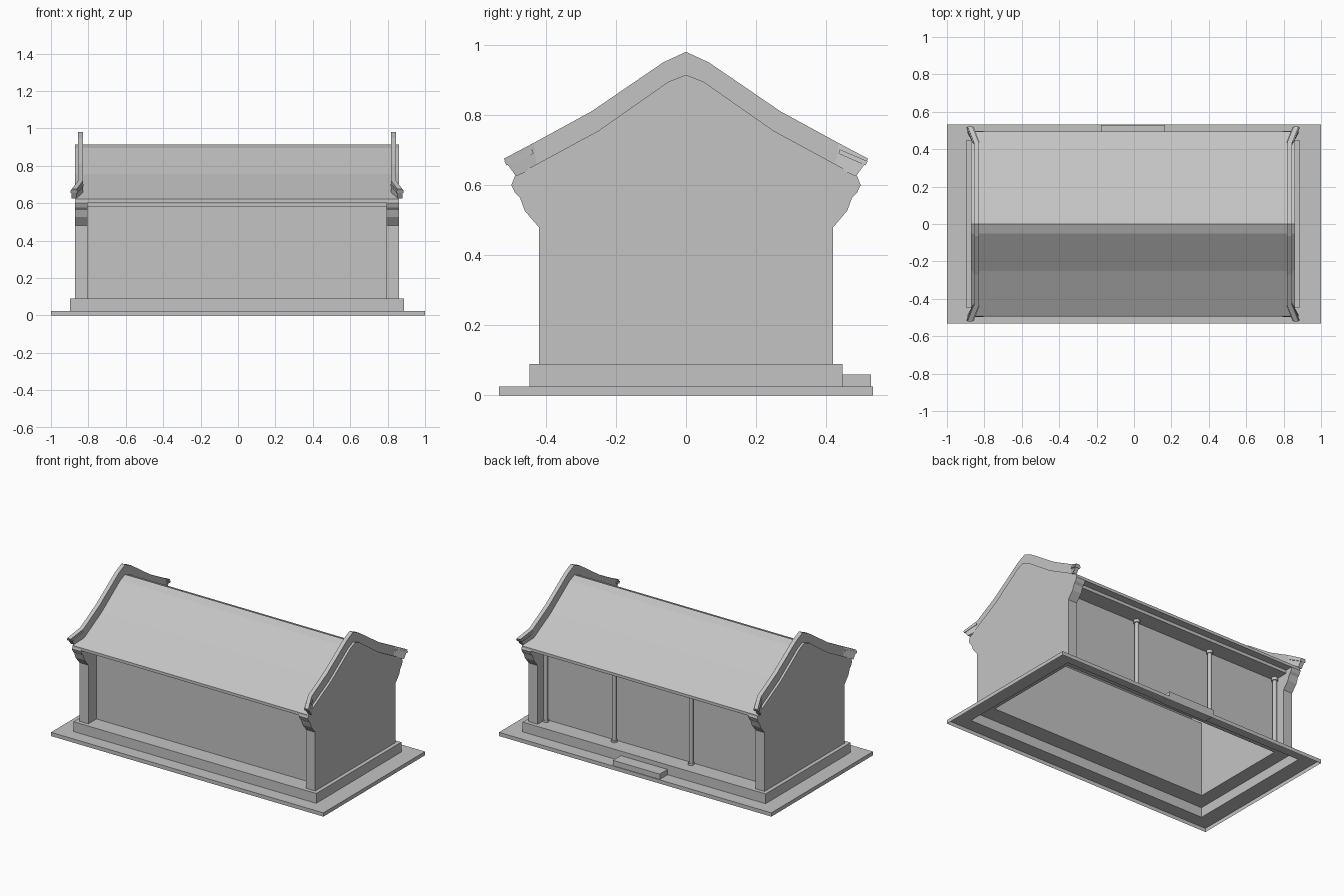
import bpy, bmesh

if "Cube" in bpy.data.objects:
    bpy.data.objects.remove(bpy.data.objects["Cube"])

grey = bpy.data.materials.new("plain_grey")
grey.use_nodes = True
grey.diffuse_color = (0.55, 0.55, 0.55, 1)
grey.node_tree.nodes["Principled BSDF"].inputs["Base Color"].default_value = grey.diffuse_color

CX = -0.005          # the house sits slightly off the slab centre
WALL_Y = 0.335       # recessed long walls
GABLE_IN, GABLE_OUT = 0.80, 0.866


def loft(name, sections, closed=True, caps=True):
    """Bridge equal-length point loops; closed joins each loop into a ring."""
    bm = bmesh.new()
    rows = [[bm.verts.new(p) for p in s] for s in sections]
    n = len(rows[0])
    for a, b in zip(rows, rows[1:]):
        for i in range(n if closed else n - 1):
            j = (i + 1) % n
            bm.faces.new((a[i], a[j], b[j], b[i]))
    if caps:
        bm.faces.new(rows[0])
        bm.faces.new(rows[-1])
    bmesh.ops.recalc_face_normals(bm, faces=bm.faces)
    mesh = bpy.data.meshes.new(name)
    bm.to_mesh(mesh)
    bm.free()
    mesh.materials.append(grey)
    obj = bpy.data.objects.new(name, mesh)
    bpy.context.collection.objects.link(obj)
    return obj


def rect(cx, cy, hx, hy, z):
    return [(cx + sx * hx, cy + sy * hy, z) for sx, sy in ((-1, -1), (1, -1), (1, 1), (-1, 1))]


def extrude_x(name, profile, x0, x1, **kw):
    return loft(name, [[(x, y, z) for y, z in profile] for x in (x0, x1)], **kw)


def mirrored(half):
    """Full left-to-right profile from points listed centre outwards."""
    return [(-y, z) for y, z in reversed(half)] + [p for p in half if p[0] > 0]


# Slab, plinth and long walls: one stepped shell, open underneath
loft("slab_plinth_and_walls", [
    rect(0, 0, 1, 0.533, 0),
    rect(0, 0, 1, 0.533, 0.025),
    rect(CX, 0, 0.892, 0.446, 0.025),
    rect(CX, 0, 0.892, 0.446, 0.09),
    rect(CX, 0, GABLE_IN + 0.002, WALL_Y, 0.09),
    rect(CX, 0, GABLE_IN + 0.002, WALL_Y, 0.585),
], caps=False)

# Back step
loft("back_step", [rect(CX, 0.486, 0.172, 0.042, z) for z in (0.02, 0.06)])

# Roof sheet with fascia and stepped soffit
slope = [(0, 0.915), (0.05, 0.895), (0.25, 0.755), (0.49, 0.625)]
eave = [(0.494, 0.622), (0.494, 0.603), (0.445, 0.603), (0.445, 0.582), (WALL_Y, 0.582)]
extrude_x("roof", mirrored(slope + eave), CX - 0.862, CX + 0.862, closed=False, caps=False)

# Gable walls with corbelled shoulders
corbel = [(0.488, 0.626), (0.498, 0.6), (0.488, 0.578), (0.474, 0.565),
          (0.46, 0.527), (0.42, 0.48), (0.42, 0.09)]
gable = mirrored(slope[:3] + corbel)

# Coping rails: (y, low z, top y, top z, outward shift)
coping = [(0, 0.905, 0, 0.98, 0), (0.05, 0.885, 0.065, 0.95, 0),
          (0.25, 0.745, 0.27, 0.81, 0), (0.425, 0.652, 0.435, 0.72, 0),
          (0.485, 0.625, 0.52, 0.675, 0.034)]
# Ledges on the flared rail tips: same layout
ledge = [(0.435, 0.69, 0.438, 0.702, 0.006), (0.512, 0.656, 0.518, 0.668, 0.037)]


def rail(name, stations, side, ends, inner, outer):
    sections = []
    for end, y, low, ty, top, shift in [(e, *s) for e, s in zip(ends, stations)]:
        xi, xo = (CX + side * (v + shift) for v in (inner, outer))
        sections.append([(xi, end * y, low), (xo, end * y, low),
                         (xo, end * ty, top), (xi, end * ty, top)])
    return loft(name, sections)


for side, label in ((1, "left"), (-1, "right")):
    extrude_x(label + "_gable_wall", gable, CX + side * GABLE_IN, CX + side * GABLE_OUT)
    full = coping[:0:-1] + coping
    signs = [-1] * (len(coping) - 1) + [1] * len(coping)
    rail(label + "_gable_coping", full, side, signs, 0.824, 0.851)
    for end, where in ((-1, "front"), (1, "back")):
        rail(f"{label}_{where}_coping_ledge", ledge, side, (end, end), 0.815, 0.853)


# Back columns with base and capital
def column_part(name, x, y, r, z0, z1):
    bpy.ops.mesh.primitive_cylinder_add(vertices=12, radius=r, depth=z1 - z0,
                                        location=(x, y, (z0 + z1) / 2))
    obj = bpy.context.object
    obj.name = name
    obj.data.materials.append(grey)
    bpy.ops.object.shade_smooth_by_angle()


for i, x in enumerate((-0.785, -0.282, 0.282, 0.785), 1):
    for part, r, z0, z1 in (("shaft", 0.014, 0.09, 0.583),
                            ("base", 0.02, 0.09, 0.102),
                            ("capital", 0.02, 0.562, 0.583)):
        column_part(f"back_column_{part}_{i}", CX + x, 0.356, r, z0, z1)
